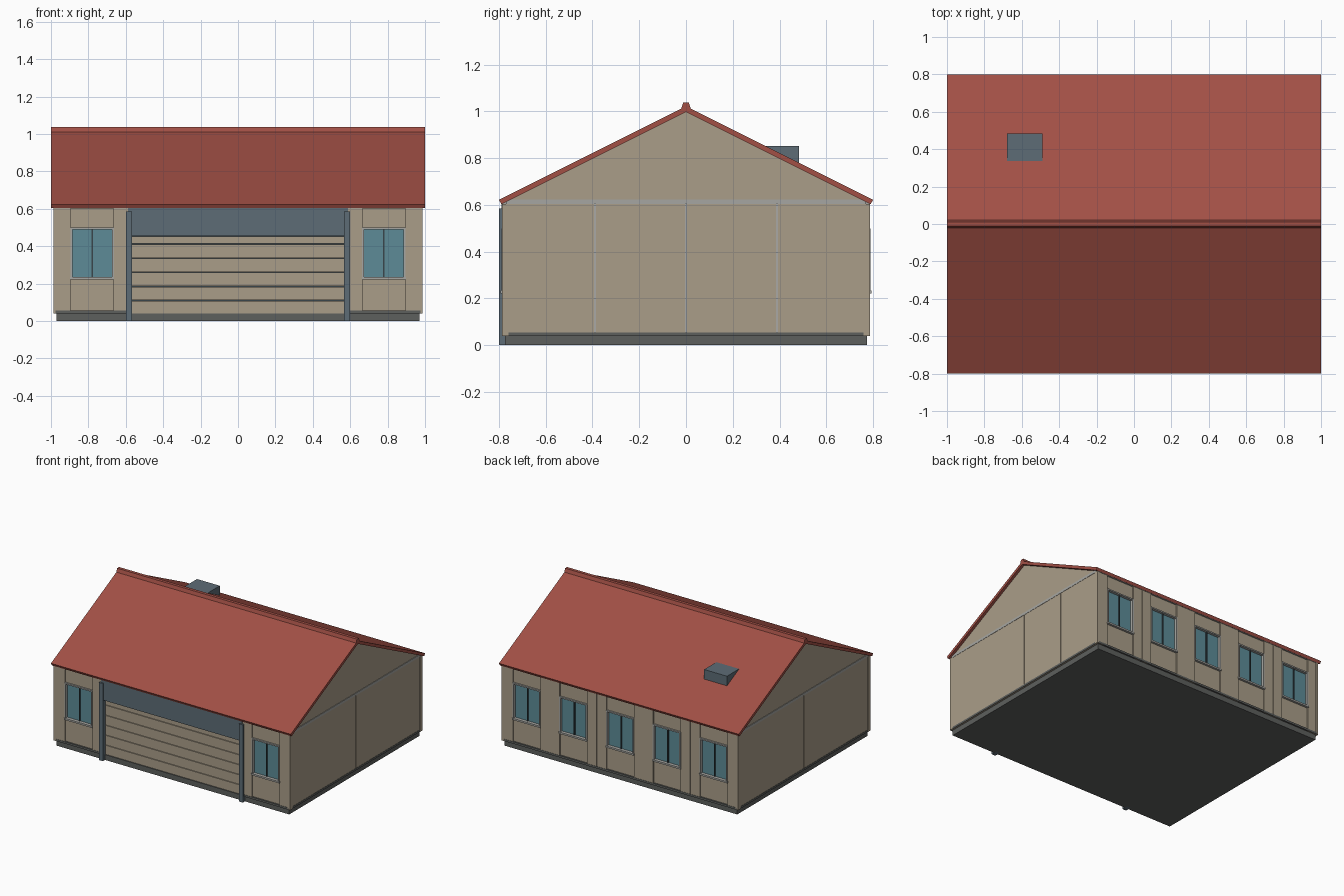
import bpy, bmesh

if "Cube" in bpy.data.objects:
    bpy.data.objects.remove(bpy.data.objects["Cube"])


def material(name, rgb):
    m = bpy.data.materials.new(name)
    m.diffuse_color = (*rgb, 1)
    m.use_nodes = True
    m.node_tree.nodes["Principled BSDF"].inputs["Base Color"].default_value = m.diffuse_color
    return m


WALL = material("tan_wall", (0.40, 0.34, 0.25))
ROOF = material("red_roof", (0.36, 0.08, 0.06))
STEEL = material("blue_grey", (0.11, 0.15, 0.18))
GLASS = material("glass", (0.11, 0.26, 0.31))
SLAB = material("concrete", (0.11, 0.115, 0.11))
TRIM = material("light_trim", (0.38, 0.38, 0.36))
DARK = material("dark_bar", (0.04, 0.06, 0.07))


def prism(name, profile, x0, x1, mat):
    """Extrude a (y, z) outline along x."""
    bm = bmesh.new()
    a = [bm.verts.new((x0, y, z)) for y, z in profile]
    b = [bm.verts.new((x1, y, z)) for y, z in profile]
    n = len(a)
    bm.faces.new(a)
    bm.faces.new(b[::-1])
    for i in range(n):
        bm.faces.new((a[i], a[(i + 1) % n], b[(i + 1) % n], b[i]))
    bmesh.ops.recalc_face_normals(bm, faces=bm.faces)
    me = bpy.data.meshes.new(name)
    bm.to_mesh(me)
    bm.free()
    me.materials.append(mat)
    ob = bpy.data.objects.new(name, me)
    bpy.context.collection.objects.link(ob)
    return ob


def box(name, x0, x1, y0, y1, z0, z1, mat):
    y0, y1 = sorted((y0, y1))
    return prism(name, [(y0, z0), (y1, z0), (y1, z1), (y0, z1)], x0, x1, mat)


def window_bay(c, s):
    """One wall bay on the front (s=-1) or back (s=1), centred on x=c."""
    inner = 0.75 * s
    # raised strips either side of the window
    for d in (-1, 1):
        xa, xb = sorted((c + d * 0.115, c + d * 0.194))
        box("wall_strip", xa, xb, inner, 0.785 * s, 0.04, 0.61, WALL)
    # recessed panels above and below the opening
    box("panel_below", c - 0.115, c + 0.115, inner, 0.776 * s, 0.04, 0.225, WALL)
    box("panel_above", c - 0.115, c + 0.115, inner, 0.776 * s, 0.50, 0.61, WALL)
    # glazing, frame and mullion
    box("window_glass", c - 0.112, c + 0.112, inner, 0.768 * s, 0.225, 0.50, GLASS)
    for d in (-1, 1):
        xa, xb = sorted((c + d * 0.106, c + d * 0.116))
        box("window_jamb", xa, xb, inner, 0.789 * s, 0.235, 0.49, TRIM)
    box("window_sill", c - 0.118, c + 0.118, inner, 0.793 * s, 0.222, 0.235, TRIM)
    box("window_head", c - 0.116, c + 0.116, inner, 0.789 * s, 0.49, 0.50, TRIM)
    box("window_mullion", c - 0.004, c + 0.004, inner, 0.776 * s, 0.235, 0.49, DARK)
    # skirting and top rail
    box("skirting", c - 0.195, c + 0.195, inner, 0.787 * s, 0.04, 0.055, SLAB)
    box("top_rail", c - 0.195, c + 0.195, inner, 0.788 * s, 0.602, 0.615, TRIM)


# floor slab
box("floor_slab", -0.97, 0.97, -0.775, 0.775, 0, 0.04, SLAB)

# window bays: five at the back, two at the front
for i in range(-2, 3):
    window_bay(i * 0.39, 1)
for c in (-0.78, 0.78):
    window_bay(c, -1)

# side walls and gables
for s in (-1, 1):
    xo, xi = s * 0.982, s * 0.955
    x0, x1 = min(xo, xi), max(xo, xi)
    for i in range(4):
        y = -0.78 + 0.39 * i
        box("side_panel", x0, x1, y + 0.002, y + 0.388, 0.04, 0.605, WALL)
    xs = sorted((xi, s * 0.984))
    box("side_skirting", *xs, -0.783, 0.783, 0.04, 0.055, SLAB)
    box("side_top_rail", *xs, -0.77, 0.77, 0.604, 0.623, TRIM)
    xg = sorted((xi, s * 0.98))
    prism("gable", [(-0.755, 0.62), (0.755, 0.62), (0, 0.999)], *xg, WALL)
    for t in (-1, 1):
        xc = sorted((s * 0.965, s * 0.986))
        box("corner_post", *xc, t * 0.76, t * 0.787, 0.04, 0.605, WALL)

# garage door: six boards with dark grooves behind
edges = [0.038, 0.11, 0.185, 0.26, 0.335, 0.412, 0.455]
box("door_backing", -0.57, 0.57, -0.75, -0.757, 0.038, 0.46, DARK)
for a, b in zip(edges, edges[1:]):
    box("door_board", -0.57, 0.57, -0.75, -0.768, a + 0.002, b - 0.002, WALL)
# door frame
box("door_header", -0.588, 0.588, -0.75, -0.79, 0.455, 0.618, STEEL)
for s in (-1, 1):
    xs = sorted((s * 0.568, s * 0.6))
    box("door_post", *xs, -0.75, -0.8, 0, 0.585, STEEL)

# roof slopes and ridge cap
for s in (-1, 1):
    slope = [(0, 1.022), (0.8, 0.622), (0.79, 0.603), (0, 0.998)]
    prism("roof_slope", [(s * y, z) for y, z in slope], -1, 1, ROOF)
prism("ridge_cap", [(-0.022, 1.008), (-0.012, 1.038), (0.012, 1.038), (0.022, 1.008)],
      -1, 1, ROOF)

# roof vent
prism("roof_vent", [(0.335, 0.853), (0.483, 0.853), (0.483, 0.772), (0.335, 0.846)],
      -0.68, -0.49, STEEL)
